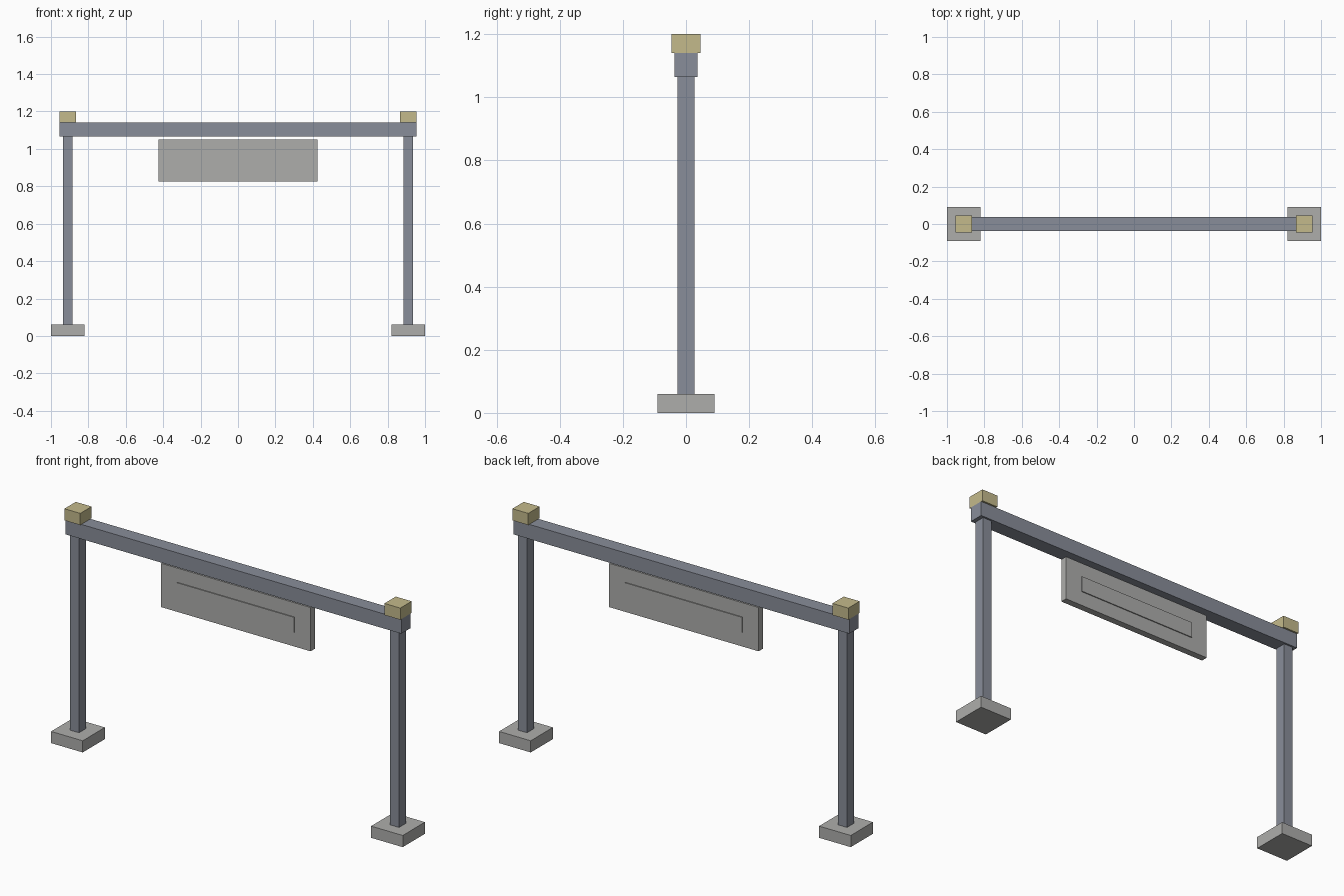
import bpy

cube = bpy.data.objects.get("Cube")
if cube:
    bpy.data.objects.remove(cube, do_unlink=True)


def make_material(name, color):
    mat = bpy.data.materials.new(name)
    mat.use_nodes = True
    rgba = (*color, 1)
    mat.diffuse_color = rgba
    mat.node_tree.nodes["Principled BSDF"].inputs["Base Color"].default_value = rgba
    return mat


def box(name, x, z_bottom, z_top, width, depth, mat):
    """Box centred on y = 0, spanning two heights."""
    bpy.ops.mesh.primitive_cube_add(size=1, location=(x, 0, (z_bottom + z_top) / 2))
    obj = bpy.context.object
    obj.name = name
    obj.scale = (width, depth, z_top - z_bottom)
    bpy.ops.object.transform_apply(location=False, rotation=False, scale=True)
    obj.data.materials.append(mat)
    return obj


stone = make_material("stone_grey", (0.42, 0.42, 0.41))
steel = make_material("blue_grey_steel", (0.25, 0.27, 0.32))
sand = make_material("pale_sand", (0.55, 0.49, 0.26))

base_top, beam_bottom, beam_top, cap_top = 0.06, 1.065, 1.14, 1.2

# Footing, post and cap at each end
for side, sign in (("left", 1), ("right", -1)):
    x = sign * 0.91
    box(side + "_footing", x, 0, base_top, 0.18, 0.18, stone)
    box(side + "_post", x, base_top, beam_bottom, 0.05, 0.055, steel)
    box(side + "_cap", x, beam_top, cap_top, 0.09, 0.092, sand)

# Crossbeam
box("crossbeam", 0, beam_bottom, beam_top, 1.91, 0.074, steel)

# Sign board with a thin raised plate showing on both faces
box("sign_board", 0, 0.825, 1.05, 0.85, 0.034, stone)
box("sign_plate", 0, 0.898, 0.977, 0.665, 0.044, stone)
